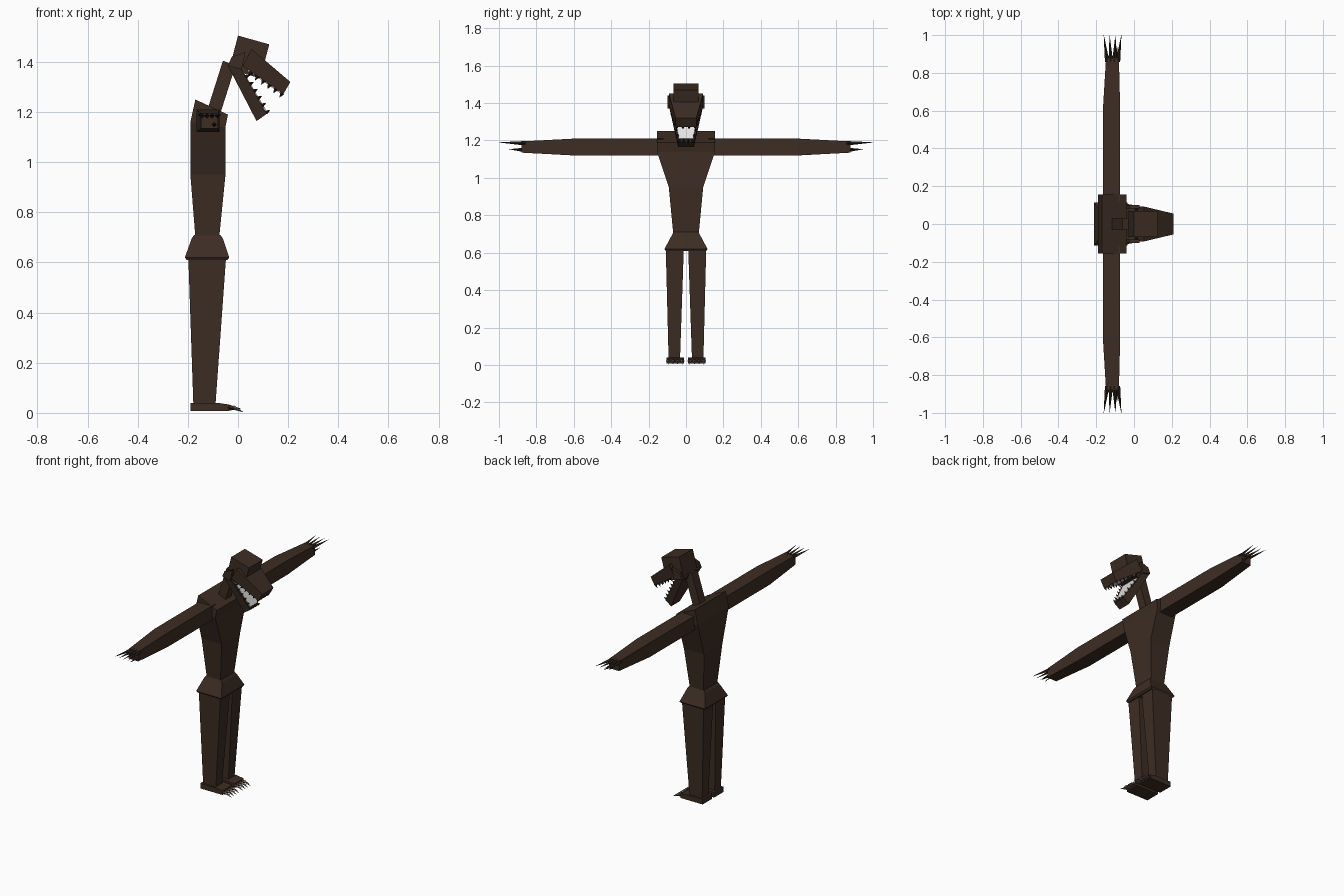
import bpy, bmesh
from mathutils import Vector

if "Cube" in bpy.data.objects:
    bpy.data.objects.remove(bpy.data.objects["Cube"])


def material(name, rgb):
    m = bpy.data.materials.new(name)
    m.diffuse_color = (*rgb, 1)
    m.use_nodes = True
    m.node_tree.nodes["Principled BSDF"].inputs["Base Color"].default_value = m.diffuse_color
    return m


BROWN = material("dark brown hide", (0.046, 0.026, 0.017))
DARK = material("blackish brown", (0.025, 0.016, 0.011))
GREY = material("grey claw", (0.16, 0.15, 0.14))
WHITE = material("pale mouth", (0.78, 0.76, 0.76))


def finish(name, bm, mat):
    bmesh.ops.recalc_face_normals(bm, faces=bm.faces)
    me = bpy.data.meshes.new(name)
    bm.to_mesh(me)
    bm.free()
    me.materials.append(mat)
    ob = bpy.data.objects.new(name, me)
    bpy.context.collection.objects.link(ob)
    return ob


def loft(name, rings, mat):
    """Skin a chain of four-cornered rings and cap both ends."""
    bm = bmesh.new()
    vs = [[bm.verts.new(p) for p in r] for r in rings]
    for a, b in zip(vs, vs[1:]):
        for i in range(4):
            j = (i + 1) % 4
            bm.faces.new((a[i], a[j], b[j], b[i]))
    bm.faces.new(vs[0])
    bm.faces.new(vs[-1])
    return finish(name, bm, mat)


def ring(back, front, y0, y1):
    """Ring from two (x, z) points, spanning y0 to y1."""
    return [(back[0], y0, back[1]), (front[0], y0, front[1]),
            (front[0], y1, front[1]), (back[0], y1, back[1])]


def sym(back, front, w):
    return ring(back, front, -w, w)


def ring_y(y, x0, x1, z0, z1):
    return [(x0, y, z0), (x1, y, z0), (x1, y, z1), (x0, y, z1)]


def spikes(name, items, mat):
    """Four-sided spikes given as (base, tip, radius)."""
    bm = bmesh.new()
    for base, tip, r in items:
        base, tip = Vector(base), Vector(tip)
        d = tip - base
        res = bmesh.ops.create_cone(bm, cap_ends=True, segments=4, radius1=r,
                                    radius2=0.0005, depth=d.length)
        q = d.to_track_quat('Z', 'Y')
        for v in res['verts']:
            v.co = q @ v.co + (base + tip) / 2
    return finish(name, bm, mat)


# Torso, hips and neck
loft("torso", [sym((-.17, .70), (-.075, .70), .068),
               sym((-.19, .95), (-.05, .95), .092),
               sym((-.19, 1.16), (-.05, 1.14), .155),
               sym((-.17, 1.25), (-.04, 1.19), .155)], BROWN)
loft("hips", [sym((-.205, .61), (-.042, .61), .108),
              sym((-.212, .62), (-.035, .62), .115),
              sym((-.185, .695), (-.06, .695), .075),
              sym((-.175, .71), (-.07, .71), .068)], BROWN)
loft("neck", [sym((-.125, 1.20), (-.075, 1.18), .028),
              sym((-.06, 1.405), (-.01, 1.385), .028)], BROWN)

for s, side in ((1, "left"), (-1, "right")):
    # Leg, foot and toe claws
    loft(side + "_leg", [ring((-.178, .03), (-.09, .03), s * .032, s * .093),
                         ring((-.198, .615), (-.048, .615), s * .012, s * .108)], BROWN)
    loft(side + "_foot", [[(x, y, z) for y, z in
                           ((s * .01, .008), (s * .105, .008), (s * .105, h), (s * .01, h))]
                          for x, h in ((-.19, .04), (-.08, .04), (-.035, .033))], BROWN)
    toes, nails = [], []
    for i in range(4):
        y = s * (.02 + i * .025)
        toes.append(((-.04, y, .021), (.01, y, .017), .013))
        nails.append(((-.02, y, .022), (.022, y, .003), .009))
    spikes(side + "_toes", toes, BROWN)
    spikes(side + "_toe_claws", nails, GREY)

    # Arm and finger claws
    loft(side + "_arm", [ring_y(s * .12, -.165, -.073, 1.12, 1.21),
                         ring_y(s * .60, -.165, -.073, 1.12, 1.21),
                         ring_y(s * .88, -.148, -.08, 1.135, 1.195)], BROWN)
    fingers = [((-.142 + i * .019, s * .86, 1.185),
                (-.160 + i * .031, s * 1.0, 1.19), .012) for i in range(4)]
    fingers.append(((-.095, s * .87, 1.15), (-.09, s * .945, 1.153), .011))
    spikes(side + "_finger_claws", fingers, DARK)

    # Cheek hinge plate beside the skull
    loft(side + "_cheek", [ring((-.04, 1.385), (.015, 1.37), s * .083, s * .10),
                           ring((-.025, 1.42), (.03, 1.44), s * .083, s * .10)], BROWN)

# Skull: tilted box
loft("skull", [sym((-.035, 1.37), (.088, 1.335), .068),
               sym((0, 1.505), (.125, 1.47), .068)], BROWN)

# Jaws: tapered wedges
loft("upper_jaw", [sym((.018, 1.384), (.054, 1.452), .092),
                   sym((.181, 1.272), (.209, 1.32), .055)], BROWN)
loft("lower_jaw", [sym((-.042, 1.388), (.006, 1.385), .092),
                   sym((.074, 1.164), (.115, 1.193), .042)], BROWN)

# Pale lining plates inside the mouth
loft("lower_mouth_lining", [sym((.02, 1.352), (.025, 1.355), .07),
                            sym((.106, 1.207), (.111, 1.21), .036)], WHITE)
loft("upper_mouth_lining", [sym((.04, 1.364), (.043, 1.37), .072),
                            sym((.168, 1.276), (.171, 1.282), .048)], WHITE)


# Teeth along both jaw rims
def jaw_teeth(name, a, b, wa, wb, d):
    items = []
    for i in range(6):
        t = .22 + i * .15
        x, z = a[0] + (b[0] - a[0]) * t, a[1] + (b[1] - a[1]) * t
        w = wa + (wb - wa) * t - .007
        for y in (w, -w):
            items.append(((x, y, z), (x + d[0], y, z + d[1]), .009))
    for k in (-.33, .33):
        items.append(((x, w * k, z), (x + d[0], w * k, z + d[1]), .009))
    spikes(name, items, DARK)


jaw_teeth("lower_teeth", (.006, 1.38), (.115, 1.193), .092, .042, (.016, .009))
jaw_teeth("upper_teeth", (.018, 1.384), (.181, 1.272), .092, .055, (-.01, -.016))
